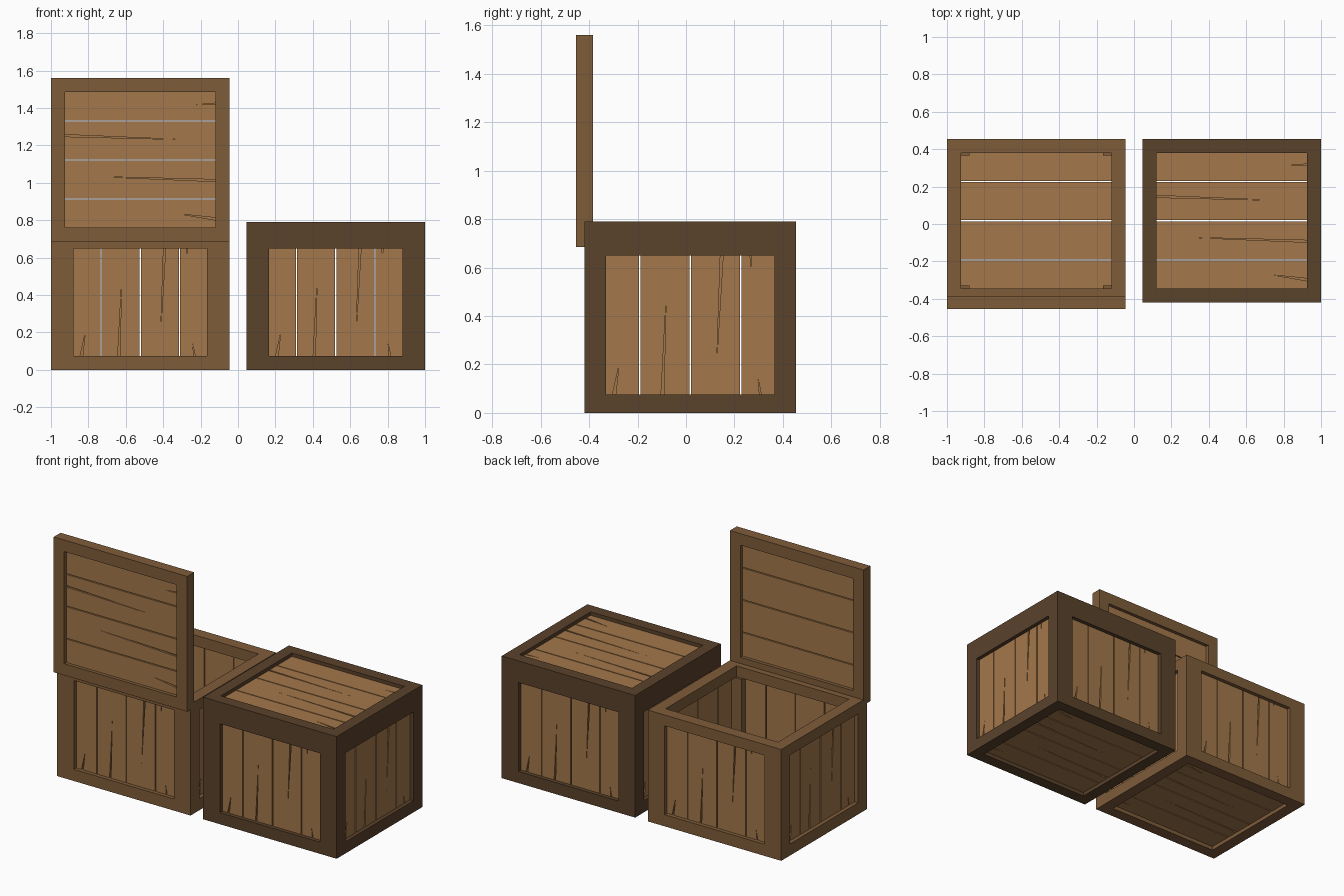
import bpy, bmesh
from math import pi
from mathutils import Matrix, Vector

if "Cube" in bpy.data.objects:
    bpy.data.objects.remove(bpy.data.objects["Cube"])

W, D, CY = 0.955, 0.875, 0.0175      # crate width, depth, y centre
HX, HY = W / 2, D / 2
RAIL, POST_X, POST_Y = 0.075, 0.12, 0.09
BODY_H, LID_T = 0.72, 0.07


def material(name, rgb):
    m = bpy.data.materials.new(name)
    m.diffuse_color = (*rgb, 1)
    m.use_nodes = True
    m.node_tree.nodes["Principled BSDF"].inputs["Base Color"].default_value = m.diffuse_color
    return m


PLANK = material("plank_wood", (0.37, 0.188, 0.069))
LIGHT = material("light_frame_wood", (0.212, 0.107, 0.042))
DARK = material("dark_frame_wood", (0.102, 0.054, 0.024))


def add_object(name, bm, mat, mw):
    bmesh.ops.recalc_face_normals(bm, faces=bm.faces)
    me = bpy.data.meshes.new(name)
    bm.to_mesh(me)
    bm.free()
    ob = bpy.data.objects.new(name, me)
    bpy.context.collection.objects.link(ob)
    if mat:
        me.materials.append(mat)
    ob.matrix_world = mw
    return ob


def boxes(name, spans, mat, mw):
    """One object out of boxes given as (x0, x1, y0, y1, z0, z1)."""
    bm = bmesh.new()
    for x0, x1, y0, y1, z0, z1 in spans:
        m = Matrix.Translation(((x0 + x1) / 2, (y0 + y1) / 2, (z0 + z1) / 2))
        m = m @ Matrix.Diagonal((x1 - x0, y1 - y0, z1 - z0, 1))
        bmesh.ops.create_cube(bm, size=1, matrix=m)
    return add_object(name, bm, mat, mw)


def carve(ob, cracks, z0, z1):
    """Cut tapering cracks (wide end to tip) into an object's local z range."""
    bm = bmesh.new()
    for ax, ay, bx, by, w in cracks:
        a, b = Vector((ax, ay, z0)), Vector((bx, by, z0))
        d = (b - a).normalized()
        side = Vector((-d.y, d.x, 0)) * w / 2
        a -= d * 0.02
        f = bm.faces.new([bm.verts.new(p) for p in (a + side, a - side, b)])
        ext = bmesh.ops.extrude_face_region(bm, geom=[f])["geom"]
        bmesh.ops.translate(bm, vec=(0, 0, z1 - z0),
                            verts=[g for g in ext if isinstance(g, bmesh.types.BMVert)])
    cutter = add_object("crack_cutter", bm, None, ob.matrix_world.copy())
    cutter.hide_render = True
    mod = ob.modifiers.new("cracks", 'BOOLEAN')
    mod.operation, mod.solver, mod.object = 'DIFFERENCE', 'EXACT', cutter
    bpy.context.view_layer.update()
    dg = bpy.context.evaluated_depsgraph_get()
    me = bpy.data.meshes.new_from_object(ob.evaluated_get(dg))
    ob.modifiers.clear()
    ob.data = me
    bpy.data.objects.remove(cutter)


def plank_panel(name, half_len, cracks, mw):
    """Four planks along local y, spread along x, outer face towards +z."""
    step, gap, t = 0.209, 0.006, 0.0125
    spans = [((i - 2) * step + gap / 2, (i - 1) * step - gap / 2,
              -half_len, half_len, -t, t) for i in range(4)]
    carve(boxes(name, spans, PLANK, mw), cracks, 0.001, 0.03)


def frame(name, z0, z1, mat, mw):
    """Rectangular rail frame: full-depth side rails, cross rails between."""
    ix, iy = HX - RAIL, HY - RAIL
    spans = []
    for s in (-1, 1):
        spans.append((*sorted((s * ix, s * HX)), -HY, HY, z0, z1))
        spans.append((-ix, ix, *sorted((s * iy, s * HY)), z0, z1))
    boxes(name, spans, mat, mw)


# crack layouts: wide end x, y, tip x, y, width
ZC = 0.3625                           # wall opening centre height
WALL_CRACKS = [(-.315, -.29, -.295, -.17, .016), (-.115, -.29, -.1, .10, .012),
               (.13, .29, .11, -.14, .012), (.29, -.29, .28, -.22, .01),
               (.25, .29, .25, .24, .008)]
LID_CRACKS = [(-.13, -.405, -.11, .2, .011), (.11, .4, .09, -.2, .011),
              (.315, .4, .29, .22, .014), (-.3, .4, -.295, .3, .008)]


def crate(tag, cx, wood, opened):
    base = Matrix.Translation((cx, CY, 0))

    # body frame
    frame(tag + "_bottom_frame", 0, RAIL, wood, base)
    frame(tag + "_top_frame", 0.65, BODY_H, wood, base)
    posts = [(*sorted((sx * (HX - POST_X), sx * HX)),
              *sorted((sy * (HY - POST_Y), sy * HY)), RAIL, 0.65)
             for sx in (-1, 1) for sy in (-1, 1)]
    boxes(tag + "_corner_posts", posts, wood, base)

    # plank walls on four sides
    for k, side in enumerate(("front", "right", "back", "left")):
        dist = (HX if k % 2 else HY) - RAIL / 2
        mw = (base @ Matrix.Rotation(k * pi / 2, 4, 'Z')
              @ Matrix.Translation((0, -dist, ZC)) @ Matrix.Rotation(pi / 2, 4, 'X'))
        plank_panel(f"{tag}_{side}_wall", 0.32, WALL_CRACKS, mw)

    # floor, outer face down
    along_x = Matrix.Rotation(-pi / 2, 4, 'Z')
    mw = base @ Matrix.Translation((0, 0, RAIL / 2)) @ Matrix.Rotation(pi, 4, 'X') @ along_x
    plank_panel(tag + "_floor", 0.45, LID_CRACKS, mw)

    # lid, flat on top or standing on the front edge
    if opened:
        lid = (Matrix.Translation((cx, -0.42, 0.685 + HY))
               @ Matrix.Rotation(pi / 2, 4, 'X'))
    else:
        lid = Matrix.Translation((cx, CY, BODY_H + LID_T / 2))
    frame(tag + "_lid_frame", -LID_T / 2, LID_T / 2, wood, lid)
    plank_panel(tag + "_lid_planks", 0.45, LID_CRACKS, lid @ along_x)


crate("open_crate", -1 + HX, LIGHT, True)
crate("closed_crate", 1 - HX, DARK, False)
